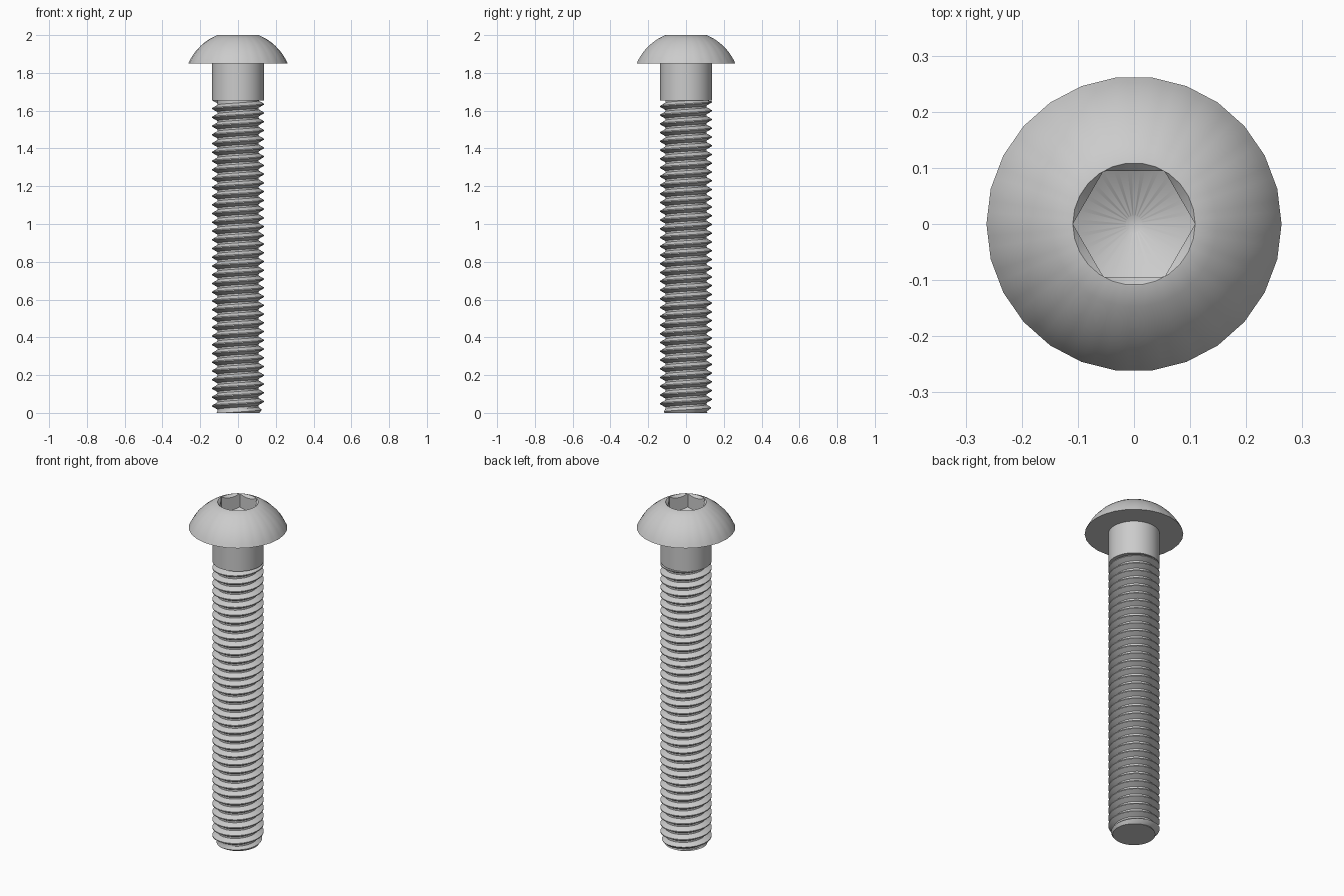
import bpy, bmesh
from math import pi, cos, sin, tan, sqrt, radians

cube = bpy.data.objects.get("Cube")
if cube:
    bpy.data.objects.remove(cube, do_unlink=True)

steel = bpy.data.materials.new("grey_steel")
steel.use_nodes = True
steel.diffuse_color = (0.6, 0.6, 0.6, 1)
steel.node_tree.nodes["Principled BSDF"].inputs["Base Color"].default_value = (0.6, 0.6, 0.6, 1)

HEAD_R, HEAD_Z, TOP = 0.263, 1.85, 2.0
RIM_R, HEX_R = 0.111, 0.109
SHANK_R, ROOT_R, END_R = 0.137, 0.109, 0.114
THREAD_TOP, PITCH = 1.655, 0.0463


def polygon(angle, sides, radius):
    """Radius of a regular polygon's outline in the given direction."""
    half = pi / sides
    return radius * cos(half) / cos(angle % (2 * half) - half)


def loft(name, rings, cap_first=False, cap_last=False, closed=True):
    """Skin neighbouring rings of points with quads."""
    bm = bmesh.new()
    rows = [[bm.verts.new(p) for p in ring] for ring in rings]
    count = len(rows[0])
    for a, b in zip(rows, rows[1:]):
        for i in range(count if closed else count - 1):
            j = (i + 1) % count
            bm.faces.new((a[i], a[j], b[j], b[i]))
    if cap_first:
        bm.faces.new(rows[0][::-1])
    if cap_last:
        bm.faces.new(rows[-1])
    bmesh.ops.remove_doubles(bm, verts=bm.verts, dist=1e-5)
    bmesh.ops.dissolve_degenerate(bm, edges=bm.edges, dist=1e-5)
    mesh = bpy.data.meshes.new(name)
    bm.to_mesh(mesh)
    bm.free()
    mesh.materials.append(steel)
    obj = bpy.data.objects.new(name, mesh)
    bpy.context.collection.objects.link(obj)
    bpy.ops.object.select_all(action="DESELECT")
    bpy.context.view_layer.objects.active = obj
    obj.select_set(True)
    bpy.ops.object.shade_smooth_by_angle(angle=radians(30))
    return obj


def ring(radius, height, steps):
    """Ring whose radius and height may depend on the direction."""
    points = []
    for i in range(steps):
        a = 2 * pi * i / steps
        r = radius(a)
        points.append((r * cos(a), r * sin(a), height(r)))
    return points


# Button head: domed 26-sided outside, chamfered hex socket with a drilled cone
STEPS = 78
centre = (HEAD_R**2 + HEAD_Z**2 - RIM_R**2 - TOP**2) / (2 * (HEAD_Z - TOP))
ball = sqrt(RIM_R**2 + (TOP - centre)**2)


def head_ring(radius, z, sides=26):
    return ring(lambda a: polygon(a, sides, radius), lambda r: z, STEPS)


def hex_ring(height):
    return ring(lambda a: polygon(a, 6, HEX_R), height, STEPS)


def cone(r):
    return 1.92 - (HEX_R - r) * tan(radians(30))


rings = [head_ring(SHANK_R * 0.9, HEAD_Z)]
for k in range(9):
    z = HEAD_Z + (TOP - HEAD_Z) * k / 8
    rings.append(head_ring(sqrt(ball**2 - (z - centre)**2), z))
rings += [head_ring(HEX_R, TOP),
          hex_ring(lambda r: TOP - (HEX_R - r)),
          hex_ring(cone),
          head_ring(0.015, cone(0.015))]
loft("button_head", rings, cap_last=True)

# Plain shank under the head
loft("shank", [ring(lambda a: SHANK_R, lambda r, z=z: z, 52) for z in (THREAD_TOP, HEAD_Z)],
     cap_first=True, cap_last=True)

# Right-hand thread: a V profile swept along a helix, trimmed at both ends
TURN = 36
turns = int(THREAD_TOP / PITCH) + 3
profile = [(0, ROOT_R), (0.2, ROOT_R), (0.54, SHANK_R), (0.66, SHANK_R), (1, ROOT_R)]


def thread_point(step, shift, r):
    a = 2 * pi * step / TURN
    z = (step / TURN + shift - 1.3) * PITCH
    if z <= 0:
        z, r = 0, END_R
    elif z >= THREAD_TOP:
        z, r = THREAD_TOP, ROOT_R
    r = min(r, END_R + z * 0.7)
    return (r * cos(a), r * sin(a), z)


loft("thread", [[thread_point(s, t, r) for t, r in profile][::-1]
                for s in range(turns * TURN + 1)], closed=False)

# Flat tip closing the lower end
loft("tip", [ring(lambda a: r, lambda r, z=z: z, TURN) for r, z in ((END_R, 0),)], cap_first=True)
